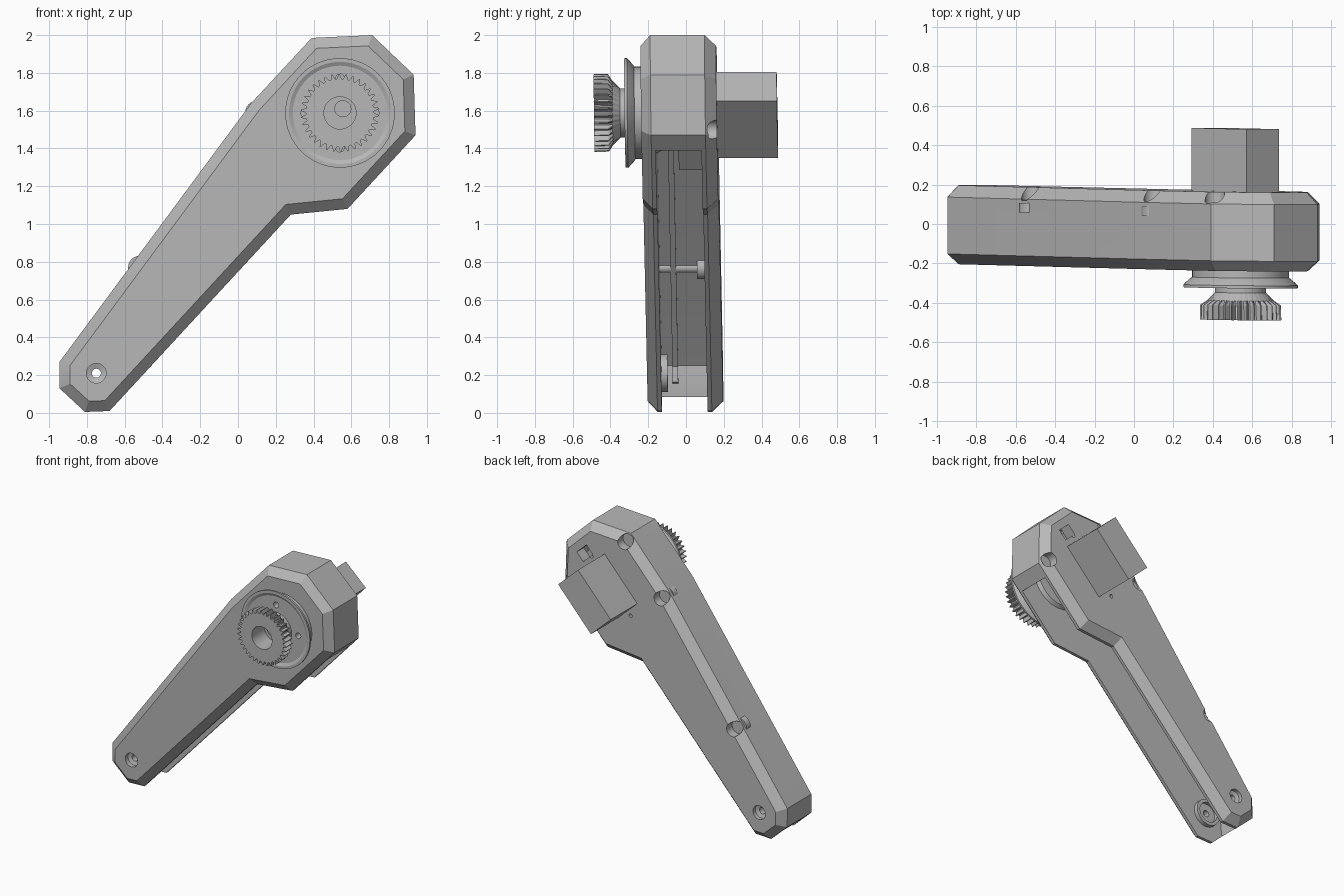
import bpy, bmesh, math
from mathutils import Vector

if "Cube" in bpy.data.objects:
    bpy.data.objects.remove(bpy.data.objects["Cube"])

grey = bpy.data.materials.new("plain grey")
grey.use_nodes = True
grey.diffuse_color = (0.48, 0.48, 0.48, 1)
grey.node_tree.nodes["Principled BSDF"].inputs["Base Color"].default_value = (0.48, 0.48, 0.48, 1)
parts = []


def loft(name, rings, cutter=False):
    """Skin a row of rings, each (depth, outline in x and z), with end caps."""
    bm = bmesh.new()
    loops = [[bm.verts.new((x, y, z)) for x, z in pts] for y, pts in rings]
    n = len(loops[0])
    for a, b in zip(loops, loops[1:]):
        for i in range(n):
            j = (i + 1) % n
            bm.faces.new((a[i], a[j], b[j], b[i]))
    bm.faces.new(loops[0])
    bm.faces.new(loops[-1])
    bmesh.ops.recalc_face_normals(bm, faces=bm.faces)
    me = bpy.data.meshes.new(name)
    bm.to_mesh(me)
    bm.free()
    ob = bpy.data.objects.new(name, me)
    bpy.context.collection.objects.link(ob)
    me.materials.append(grey)
    if cutter:
        ob.hide_render = True
    else:
        parts.append(ob)
    return ob


def circle(c, r, n=32):
    return [(c[0] + r * math.cos(math.tau * i / n), c[1] + r * math.sin(math.tau * i / n))
            for i in range(n)]


def lathe(name, c, profile, cutter=False, n=32):
    return loft(name, [(y, circle(c, r, n)) for y, r in profile], cutter)


def prism(name, pts, y0, y1, cutter=False):
    return loft(name, [(y0, pts), (y1, pts)], cutter)


def inset(pts, d):
    """Mitred offset of a clockwise outline, positive is inward."""
    out = []
    for i, p in enumerate(pts):
        p = Vector(p)
        e0 = (p - Vector(pts[i - 1])).normalized()
        e1 = (Vector(pts[(i + 1) % len(pts)]) - p).normalized()
        n0, n1 = Vector((e0.y, -e0.x)), Vector((e1.y, -e1.x))
        out.append(tuple(p + (n0 + n1) * d / (1 + n0.dot(n1))))
    return out


def box(c, length, width):
    """Rectangle lying along the motor axis."""
    u, v = Vector((0.68, 0.733)), Vector((0.733, -0.68))
    return [tuple(Vector(c) + u * length / 2 * s + v * width / 2 * t)
            for s, t in ((-1, -1), (1, -1), (1, 1), (-1, 1))]


def cut(ob, cutters):
    bpy.context.view_layer.objects.active = ob
    for c in cutters:
        m = ob.modifiers.new("cut", "BOOLEAN")
        m.object, m.operation, m.solver = c, "DIFFERENCE", "EXACT"
        bpy.ops.object.modifier_apply(modifier=m.name)
        bpy.data.objects.remove(c)


# Arm housing with chamfered rims
outline = [(-0.945, 0.13), (-0.945, 0.27), (0.07, 1.64), (0.39, 1.985), (0.71, 2.0),
           (0.93, 1.79), (0.94, 1.47), (0.58, 1.08), (0.28, 1.05), (-0.68, 0.01), (-0.81, 0.005)]
rim = inset(outline, 0.056)
housing = loft("arm_housing", [(-0.222, rim), (-0.17, outline), (0.118, outline), (0.178, rim)])

# Hollow, open along the lower edge
wall = inset(outline, 0.06)[:7]
cavity = wall + [(0.82, 1.43), (0.9, 1.36)] + inset(outline, -0.06)[7:] + [(-0.9, 0.04)]
foot = (-0.75, 0.21)
screws = [(-0.52, 0.77), (0.1, 1.59), (0.41, 1.93), (0.88, 1.5)]
motor = (0.5125, 1.5775)
cutters = [prism("cavity_cutter", cavity, -0.147, 0.095, True),
           lathe("foot_cutter", foot, [(-0.3, 0.052), (-0.19, 0.052), (-0.18, 0.024),
                                       (0.14, 0.024), (0.15, 0.052), (0.3, 0.052)], True),
           prism("slot_cutter", box((0.735, 1.765), 0.08, 0.11), 0.09, 0.3, True)]
cutters += [lathe("screw_cutter", s, [(0.112, 0.05), (0.3, 0.05)], True) for s in screws]
for d in (-0.245, 0.245):
    p = (motor[0] + 0.68 * d, motor[1] + 0.733 * d)
    cutters.append(lathe("pin_cutter", p, [(0.12, 0.014), (0.3, 0.014)], True, 12))
cut(housing, cutters)

# Seam ridge along the inside of the closed wall
inner = inset(outline, 0.075)[:7]
prism("seam_ridge", inset(outline, 0.058)[:7] + inner[::-1], -0.09, -0.06)

# Screw posts and foot bearing ring
for i, s in enumerate(screws[:2]):
    lathe(f"screw_post_{i + 1}", s, [(-0.15, 0.03), (0.05, 0.03), (0.05, 0.062), (0.098, 0.062)], n=24)
ring = lathe("foot_bearing", foot, [(-0.15, 0.1), (-0.115, 0.1)])
cut(ring, [lathe("ring_cutter", foot, [(-0.14, 0.075), (0, 0.075)], True),
           lathe("ring_hole_cutter", foot, [(-0.3, 0.024), (0, 0.024)], True)])

# Motor body and its mounting ears
prism("motor_body", box(motor, 0.41, 0.226), -0.03, 0.496)
prism("motor_ears", box(motor, 0.59, 0.22), -0.03, 0.094)

# Output flange with screw holes
hub = (0.54, 1.588)
flange = lathe("output_flange", hub, [(-0.12, 0.2), (-0.2, 0.245), (-0.258, 0.245), (-0.264, 0.255),
                                      (-0.296, 0.29), (-0.31, 0.29), (-0.31, 0.27), (-0.3, 0.25)], n=64)
cut(flange, [lathe("flange_cutter", p, [(-0.4, 0.022), (-0.24, 0.022)], True, 16)
             for p in circle(hub, 0.185, 4)])


# Toothed output gear with a central bore
def toothed(root, tip, teeth=34):
    pts = []
    for i in range(teeth * 4):
        r = (root, root, tip, tip)[i % 4]
        a = math.tau * (i + (0.2 if i % 4 == 2 else -0.2 if i % 4 == 3 else 0)) / (teeth * 4)
        pts.append((hub[0] + r * math.cos(a), hub[1] + r * math.sin(a)))
    return pts


loft("output_gear", [(y, toothed(r, t)) for y, r, t in (
    (-0.29, 0.13, 0.13), (-0.335, 0.13, 0.13), (-0.375, 0.165, 0.17), (-0.398, 0.175, 0.205),
    (-0.473, 0.18, 0.207), (-0.473, 0.085, 0.085), (-0.32, 0.085, 0.085))])
lathe("motor_shaft", (0.555, 1.61), [(-0.37, 0.045), (0, 0.045)], n=24)

# Lean the whole assembly slightly along the arm, then shade
bpy.ops.object.select_all(action="DESELECT")
for ob in parts:
    for v in ob.data.vertices:
        v.co.y -= 0.016 * (0.6 * v.co.x + 0.8 * (v.co.z - 1))
    ob.select_set(True)
bpy.context.view_layer.objects.active = housing
bpy.ops.object.shade_smooth_by_angle(angle=math.radians(25))
